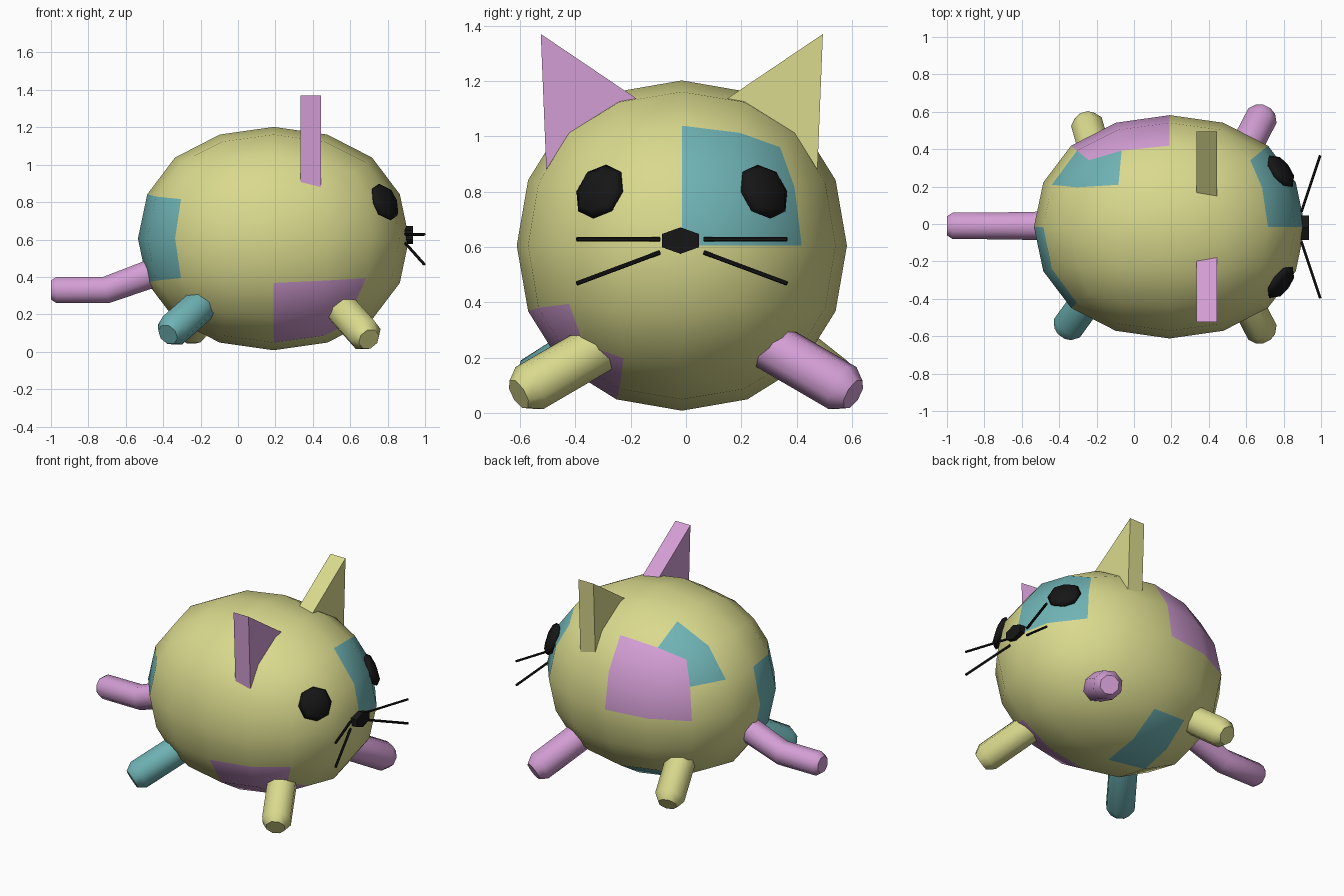
import bpy, bmesh
from math import pi, cos, sin
from mathutils import Vector

if "Cube" in bpy.data.objects:
    bpy.data.objects.remove(bpy.data.objects["Cube"])


def material(name, rgb):
    m = bpy.data.materials.new(name)
    m.diffuse_color = (*rgb, 1)
    m.use_nodes = True
    m.node_tree.nodes["Principled BSDF"].inputs["Base Color"].default_value = m.diffuse_color
    return m


YELLOW = material("yellow", (0.70, 0.70, 0.27))
TEAL = material("teal", (0.16, 0.45, 0.46))
PINK = material("pink", (0.65, 0.34, 0.66))
BLACK = material("black", (0.008, 0.008, 0.008))


def activate(ob):
    bpy.ops.object.select_all(action='DESELECT')
    ob.select_set(True)
    bpy.context.view_layer.objects.active = ob


def finish(name, bm, mat, angle=None):
    bmesh.ops.recalc_face_normals(bm, faces=bm.faces)
    me = bpy.data.meshes.new(name)
    bm.to_mesh(me)
    bm.free()
    me.materials.append(mat)
    ob = bpy.data.objects.new(name, me)
    bpy.context.collection.objects.link(ob)
    if angle:
        activate(ob)
        bpy.ops.object.shade_smooth_by_angle(angle=angle)
    return ob


def blob(name, radii, mat, levels):
    """Subdivided cube scaled to the given radii."""
    bm = bmesh.new()
    bmesh.ops.create_cube(bm, size=2)
    ob = finish(name, bm, mat)
    mod = ob.modifiers.new("round", 'SUBSURF')
    mod.levels = mod.render_levels = levels
    activate(ob)
    bpy.ops.object.modifier_apply(modifier=mod.name)
    top = max(v.co.z for v in ob.data.vertices)
    for v in ob.data.vertices:
        v.co = Vector([c / top * r for c, r in zip(v.co, radii)])
    bpy.ops.object.shade_smooth()
    return ob


def tube(name, path, radii, mat, sides=8):
    """Round tube through the path points, closed at both ends."""
    pts = [Vector(p) for p in path]
    bm = bmesh.new()
    rings = []
    for i, (p, r) in enumerate(zip(pts, radii)):
        d = (pts[min(i + 1, len(pts) - 1)] - pts[max(i - 1, 0)]).normalized()
        ref = Vector((0, 0, 1))
        u = d.cross(ref).normalized()
        w = u.cross(d)
        angs = [2 * pi * (k + 0.5) / sides for k in range(sides)]
        rings.append([bm.verts.new(p + r * (u * cos(a) + w * sin(a))) for a in angs])
    for a, b in zip(rings, rings[1:]):
        for k in range(sides):
            n = (k + 1) % sides
            bm.faces.new((a[k], a[n], b[n], b[k]))
    bm.faces.new(rings[0])
    bm.faces.new(rings[-1])
    return finish(name, bm, mat, 0.85)


def prism(name, profile, x0, x1, mat):
    """Profile in (y, z) extruded along x."""
    bm = bmesh.new()
    f = bm.faces.new([bm.verts.new((x0, y, z)) for y, z in profile])
    ext = bmesh.ops.extrude_face_region(bm, geom=[f])['geom']
    bmesh.ops.translate(bm, vec=(x1 - x0, 0, 0),
                        verts=[v for v in ext if isinstance(v, bmesh.types.BMVert)])
    return finish(name, bm, mat)


# Body with coloured patches
MID = -0.015
RAD = (0.725, 0.597, 0.597)
body = blob("body", RAD, YELLOW, 2)
body.location = (0.19, MID, 0.605)
body.data.materials.append(TEAL)
body.data.materials.append(PINK)
T = 0.43
for f in body.data.polygons:
    x, y, z = (c / r for c, r in zip(f.center, RAD))
    ax, ay, az = abs(x), abs(y), abs(z)
    big = max(ax, ay, az)
    if x == 0 or big == 0:
        continue
    rx, ry, rz = ax / big, ay / big, az / big
    side = "x" if big == ax else "y" if big == ay else "z"
    idx = 0
    if side == "x" and x > 0 and y > 0 and z > 0:              # eye patch
        idx = 1
    elif side == "x" and x < 0 and y < 0 and rz < T:           # rump patch
        idx = 1
    elif side == "z" and z < 0 and y > 0 and x < 0 and rx < T:  # belly patch
        idx = 1
    elif side != "y" and x < 0 and y > 0 and z > 0 and min(rx, ry, rz) > T:  # back patch
        idx = 1
    elif side == "y" and y > 0 and x < 0 and z > 0:            # left flank patch
        idx = 2
    elif side != "x" and x > 0 and y < 0 and z < 0 and min(ry, rz) > T:  # lower flank patch
        idx = 2
    f.material_index = idx

# Face and ears, mirrored about the body's middle
for s, label, ear_mat in ((-1, "right", PINK), (1, "left", YELLOW)):
    prism(label + "_ear", [(MID + s * y, z) for y, z in ((0.51, 1.37), (0.11, 1.10), (0.487, 0.80))],
          0.335, 0.445, ear_mat)
    eye = blob(label + "_eye", (0.105, 0.105, 0.035), BLACK, 1)
    eye.location = (0.785, MID + s * 0.297, 0.80)
    eye.rotation_mode = 'QUATERNION'
    eye.rotation_quaternion = Vector((1.12, s * 0.84, 0.55)).to_track_quat('Z', 'Y')
    for row, z0, z1 in (("upper", 0.628, 0.628), ("lower", 0.58, 0.468)):
        tube(f"{label}_{row}_whisker", [(0.895, MID + s * 0.08, z0), (0.995, MID + s * 0.38, z1)],
             (0.008, 0.008), BLACK, 6)

prism("nose", [(-0.02 + 0.077 * cos(pi / 6 + k * pi / 3), 0.623 + 0.048 * sin(pi / 6 + k * pi / 3))
               for k in range(6)], 0.86, 0.935, BLACK)

# Legs: tip position, outward direction, colour
LEGS = (
    ("front_right_leg", (0.70, -0.605, 0.067), (0.41, -0.79, -0.46), YELLOW),
    ("front_left_leg", (0.70, 0.605, 0.067), (0.41, 0.79, -0.46), PINK),
    ("back_right_leg", (-0.375, -0.58, 0.092), (-0.52, -0.72, -0.46), TEAL),
    ("back_left_leg", (-0.26, 0.565, 0.088), (-0.22, 0.76, -0.6), YELLOW),
)
for name, tip, d, mat in LEGS:
    tip, d = Vector(tip), Vector(d).normalized()
    tube(name, [tip - d * 0.42, tip - d * 0.05, tip], (0.092, 0.092, 0.06), mat)

# Tail
tube("tail", [(-0.36, -0.01, 0.455), (-0.705, -0.01, 0.33), (-0.97, -0.01, 0.33), (-1.0, -0.01, 0.33)],
     (0.085, 0.078, 0.076, 0.055), PINK)
